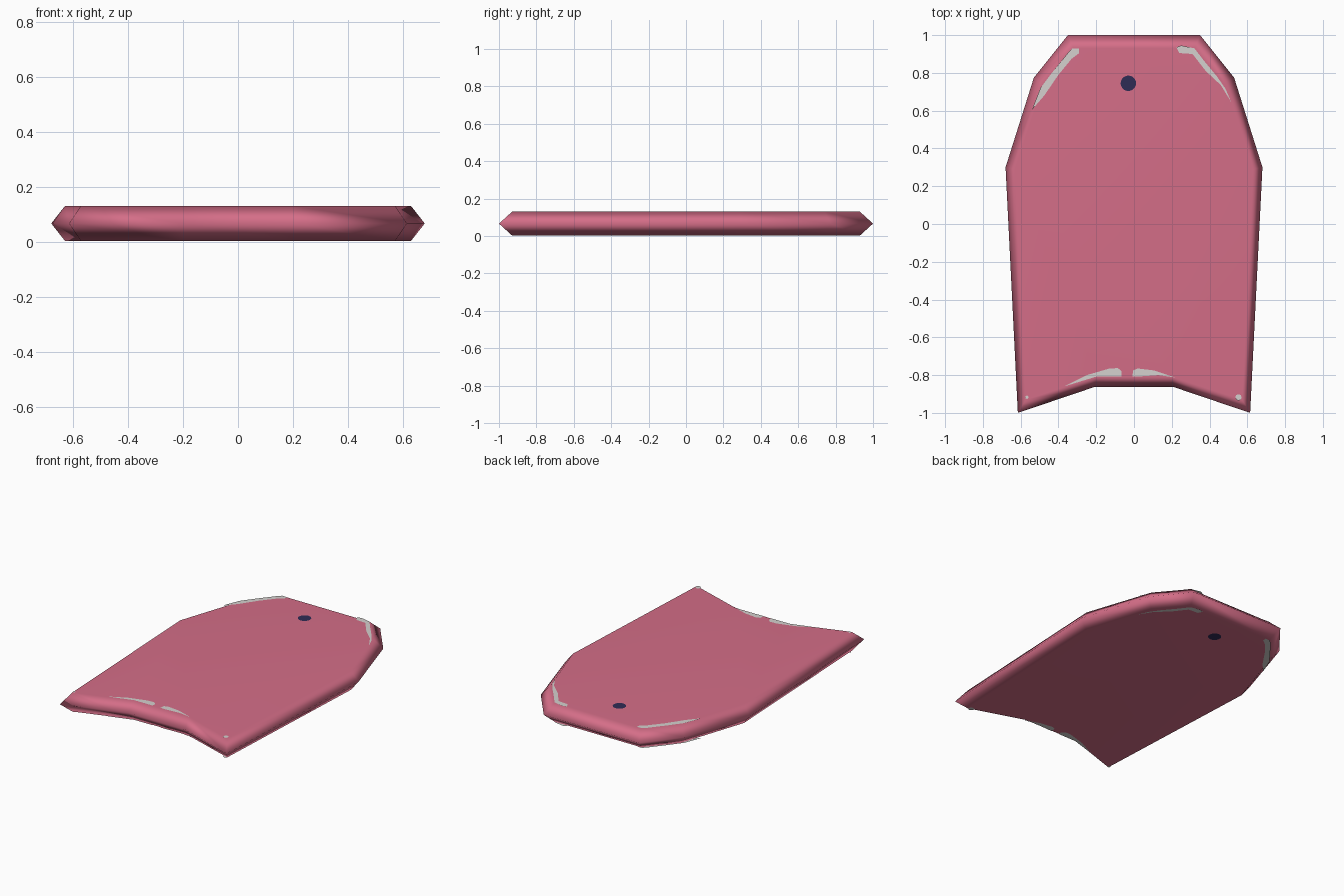
import bpy, bmesh, math

if "Cube" in bpy.data.objects:
    bpy.data.objects.remove(bpy.data.objects["Cube"])

def material(name, rgb):
    m = bpy.data.materials.new(name)
    m.diffuse_color = (*rgb, 1)
    m.use_nodes = True
    m.node_tree.nodes["Principled BSDF"].inputs["Base Color"].default_value = m.diffuse_color
    return m

pink = material("pink foam", (0.66, 0.155, 0.245))
grey = material("light grey", (0.66, 0.64, 0.62))
navy = material("dark navy", (0.028, 0.025, 0.09))

BOTTOM, TOP = 0.003, 0.13

def make_object(name, bm, mat):
    me = bpy.data.meshes.new(name)
    bm.to_mesh(me)
    bm.free()
    me.materials.append(mat)
    ob = bpy.data.objects.new(name, me)
    bpy.context.collection.objects.link(ob)
    return ob

def mirrored(half):
    return half + [(-x, y) for x, y in reversed(half)]

# Board: wide ridge at mid height, smaller flat deck and underside
ridge = mirrored([(0.35, 1.0), (0.53, 0.775), (0.68, 0.30), (0.615, -1.0), (0.21, -0.863)])
deck = mirrored([(0.32, 0.93), (0.48, 0.74), (0.63, 0.29), (0.572, -0.93), (0.20, -0.808)])
bm = bmesh.new()
rings = [[bm.verts.new((x, y, z)) for x, y in pts]
         for pts, z in ((deck, BOTTOM), (ridge, (TOP + BOTTOM) / 2), (deck, TOP))]
n = len(ridge)
for a, b in zip(rings, rings[1:]):
    for i in range(n):
        j = (i + 1) % n
        bm.faces.new((a[i], a[j], b[j], b[i]))
bm.faces.new(rings[0])
bm.faces.new(rings[-1])
bmesh.ops.recalc_face_normals(bm, faces=bm.faces)
for f in bm.faces:
    f.smooth = True
board = make_object("board", bm, pink)
board.modifiers.new("soft rim", 'WEIGHTED_NORMAL')

# Painted marks appear on both the deck and the underside
def mark(name, pts, mat):
    bm = bmesh.new()
    for z, up in ((TOP + 0.0015, 1), (BOTTOM - 0.003, -1)):
        f = bm.faces.new([bm.verts.new((x, y, z)) for x, y in pts])
        f.normal_update()
        if f.normal.z * up < 0:
            f.normal_flip()
    return make_object(name, bm, mat)

def disc(cx, cy, r, sides=20):
    return [(cx + r * math.cos(2 * math.pi * i / sides),
             cy + r * math.sin(2 * math.pi * i / sides)) for i in range(sides)]

# Leash plug
mark("leash_plug", disc(-0.03, 0.745, 0.041), navy)

# Worn streaks along the rim
mark("nose_streak_left", [(-0.54, 0.605), (-0.495, 0.72), (-0.435, 0.80), (-0.35, 0.905), (-0.325, 0.93),
                          (-0.29, 0.93), (-0.29, 0.905), (-0.33, 0.875), (-0.40, 0.79), (-0.475, 0.68)], grey)
mark("nose_streak_right", [(0.225, 0.935), (0.25, 0.945), (0.32, 0.93), (0.37, 0.865), (0.44, 0.78),
                           (0.485, 0.715), (0.515, 0.645), (0.46, 0.735), (0.38, 0.81),
                           (0.31, 0.90), (0.24, 0.905)], grey)
mark("tail_streak_left", [(-0.37, -0.86), (-0.25, -0.80), (-0.13, -0.765), (-0.085, -0.763),
                          (-0.065, -0.78), (-0.065, -0.807), (-0.20, -0.808)], grey)
mark("tail_streak_right", [(-0.008, -0.807), (-0.005, -0.775), (0.02, -0.765), (0.105, -0.775),
                           (0.22, -0.813), (0.13, -0.80), (0.03, -0.807)], grey)
mark("tail_corner_right", disc(0.553, -0.918, 0.017, 8), grey)
mark("tail_corner_left", disc(-0.567, -0.917, 0.009, 8), grey)
